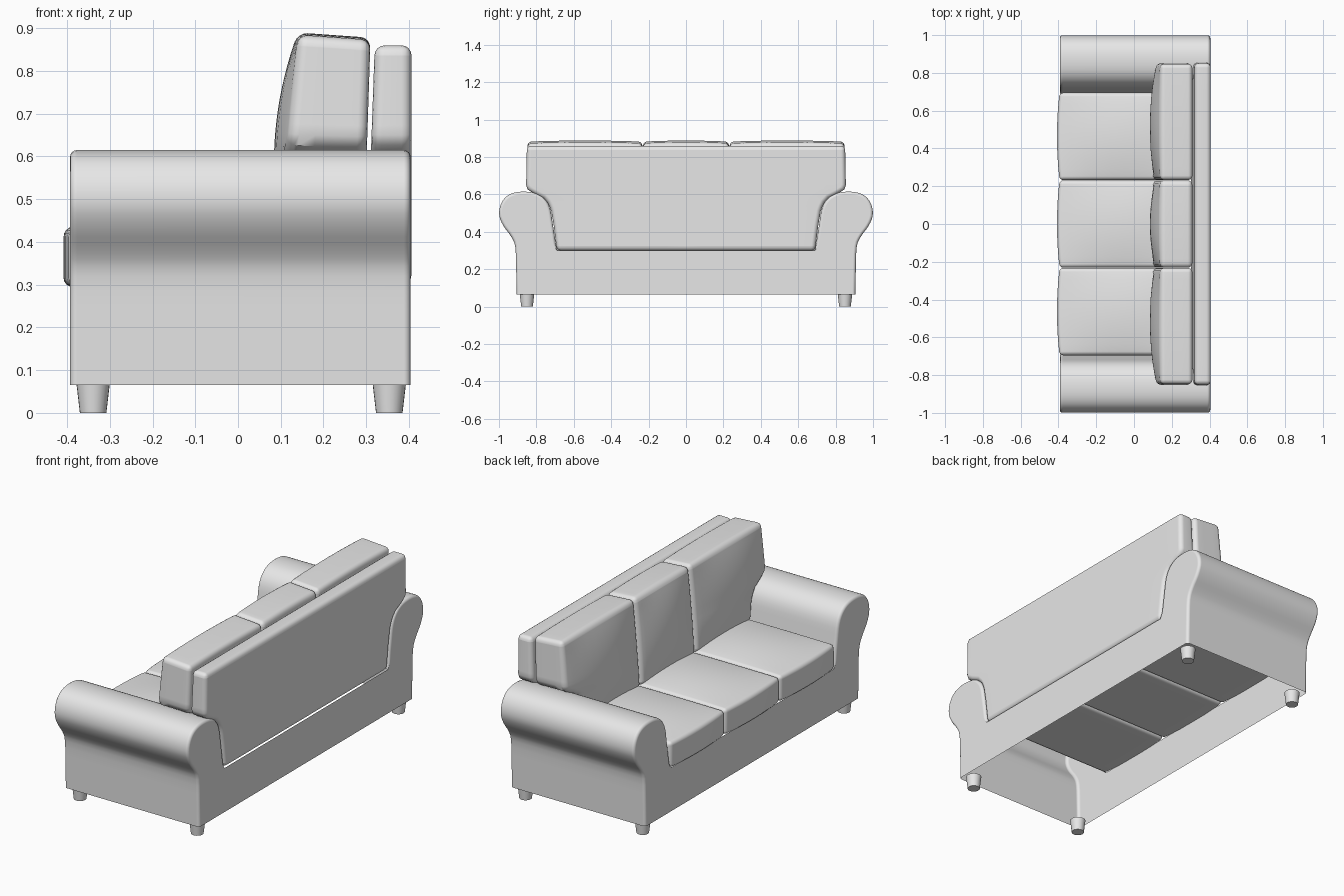
import bpy, bmesh, math
from mathutils import Vector

if "Cube" in bpy.data.objects:
    bpy.data.objects.remove(bpy.data.objects["Cube"])

fabric = bpy.data.materials.new("light grey")
fabric.use_nodes = True
fabric.diffuse_color = (0.8, 0.8, 0.8, 1)
fabric.node_tree.nodes["Principled BSDF"].inputs["Base Color"].default_value = (0.8, 0.8, 0.8, 1)


def finish(bm, name, bevel=0.0):
    """Round the sharp edges and turn the bmesh into a smooth object."""
    bmesh.ops.recalc_face_normals(bm, faces=bm.faces)
    if bevel:
        sharp = [e for e in bm.edges
                 if len(e.link_faces) == 2 and e.calc_face_angle(0) > math.radians(50)]
        bmesh.ops.bevel(bm, geom=sharp, offset=bevel, segments=4, profile=0.5,
                        affect='EDGES', clamp_overlap=True)
    mesh = bpy.data.meshes.new(name)
    bm.to_mesh(mesh)
    bm.free()
    mesh.materials.append(fabric)
    ob = bpy.data.objects.new(name, mesh)
    bpy.context.collection.objects.link(ob)
    bpy.ops.object.select_all(action='DESELECT')
    ob.select_set(True)
    bpy.context.view_layer.objects.active = ob
    bpy.ops.object.shade_smooth_by_angle(angle=math.radians(40))
    ob.modifiers.new("even_shading", 'WEIGHTED_NORMAL').keep_sharp = True
    return ob


def smooth_path(points, steps=3):
    """Catmull-Rom curve through the points."""
    p = [Vector(q) for q in points]
    p = [p[0]] + p + [p[-1]]
    out = []
    for a, b, c, d in zip(p, p[1:], p[2:], p[3:]):
        for i in range(steps):
            t = i / steps
            out.append(0.5 * (2 * b + (c - a) * t + (2 * a - 5 * b + 4 * c - d) * t * t
                              + (3 * b - a - 3 * c + d) * t ** 3))
    return out + [p[-1]]


def puff(t):
    return 1 - (2 * t - 1) ** 2


def cushion(name, cuts, shape, bevel):
    """Gridded unit box, moved to its place by shape(u, v, w)."""
    bm = bmesh.new()
    bmesh.ops.create_cube(bm, size=1)
    bmesh.ops.translate(bm, verts=bm.verts, vec=(0.5, 0.5, 0.5))
    for axis, n in enumerate(cuts):
        normal = Vector((0, 0, 0))
        normal[axis] = 1
        for i in range(1, n):
            bmesh.ops.bisect_plane(bm, geom=bm.verts[:] + bm.edges[:] + bm.faces[:],
                                   plane_co=normal * (i / n), plane_no=normal)
    for v in bm.verts:
        v.co = shape(*v.co)
    return finish(bm, name, bevel)


# Inner outline of the arm, as height and half width
ARM_INNER = [(0.30, 0.69), (0.44, 0.708), (0.52, 0.722), (0.57, 0.748),
             (0.595, 0.785), (0.61, 0.83), (0.635, 0.855), (0.9, 0.85)]


def half_width(z):
    for (z0, y0), (z1, y1) in zip(ARM_INNER, ARM_INNER[1:]):
        if z <= z1:
            return y0 + (y1 - y0) * max(0, z - z0) / (z1 - z0)
    return ARM_INNER[-1][1]


# Body: scroll arms joined by front and back rails, open below and under the seat
arm = [(0.905, 0.065), (0.908, 0.2), (0.913, 0.32), (0.935, 0.375), (0.975, 0.43),
       (0.998, 0.485), (0.993, 0.54), (0.965, 0.585), (0.92, 0.609), (0.86, 0.615),
       (0.80, 0.605), (0.755, 0.575), (0.727, 0.525), (0.712, 0.44), (0.69, 0.30)]
half = smooth_path(arm)
outline = half + [Vector((-p.x, p.y)) for p in reversed(half)]
bm = bmesh.new()
front = [bm.verts.new((-0.393, y, z)) for y, z in outline]
back = [bm.verts.new((0.404, y, z)) for y, z in outline]
bm.faces.new(front)
bm.faces.new(back[::-1])
for i in range(len(outline) - 1):
    if i != len(half) - 1:
        bm.faces.new((front[i], front[i + 1], back[i + 1], back[i]))
finish(bm, "body_with_arms", 0.016)


# Backrest, narrow between the arms and wide above them
def backrest_shape(u, v, w):
    z = 0.30 + 0.56 * w
    x0 = 0.30 + 0.02 * w
    return x0 + (0.406 - x0) * u, (2 * v - 1) * half_width(z), z


cushion("backrest", (2, 12, 24), backrest_shape, 0.028)

# Seat and back cushions, three of each
SPLIT = 0.233
for side, label in ((-1, "right"), (0, "middle"), (1, "left")):

    def seat_shape(u, v, w):
        y = side * (SPLIT + 0.231) + (v - 0.5) * 0.462
        x0 = -0.394 - 0.014 * puff(v)
        return x0 + (0.30 - x0) * u, y, 0.295 + 0.138 * w + 0.025 * w * puff(u) * puff(v)

    def back_shape(u, v, w):
        z = 0.42 + 0.452 * w + w * (0.012 * (1 - u) + 0.006 * puff(v))
        x0 = 0.10 + 0.04 * w - 0.033 * puff(v) * puff(w)
        x = x0 + (0.295 + 0.015 * w - x0) * u
        if side:
            return x, side * (SPLIT + (half_width(z) - 0.003 - SPLIT) * v), z
        return x, (2 * v - 1) * (SPLIT - 0.002), z

    cushion("seat_cushion_" + label, (10, 8, 2), seat_shape, 0.02)
    cushion("back_cushion_" + label, (3, 10, 18), back_shape, 0.028)

# Tapered feet
for x, end in ((-0.339, "front"), (0.354, "back")):
    for y, label in ((-0.85, "right"), (0.85, "left")):
        bm = bmesh.new()
        bmesh.ops.create_cone(bm, cap_ends=True, segments=24, radius1=0.031,
                              radius2=0.039, depth=0.068)
        bmesh.ops.translate(bm, verts=bm.verts, vec=(x, y, 0.034))
        finish(bm, "foot_" + end + "_" + label)
